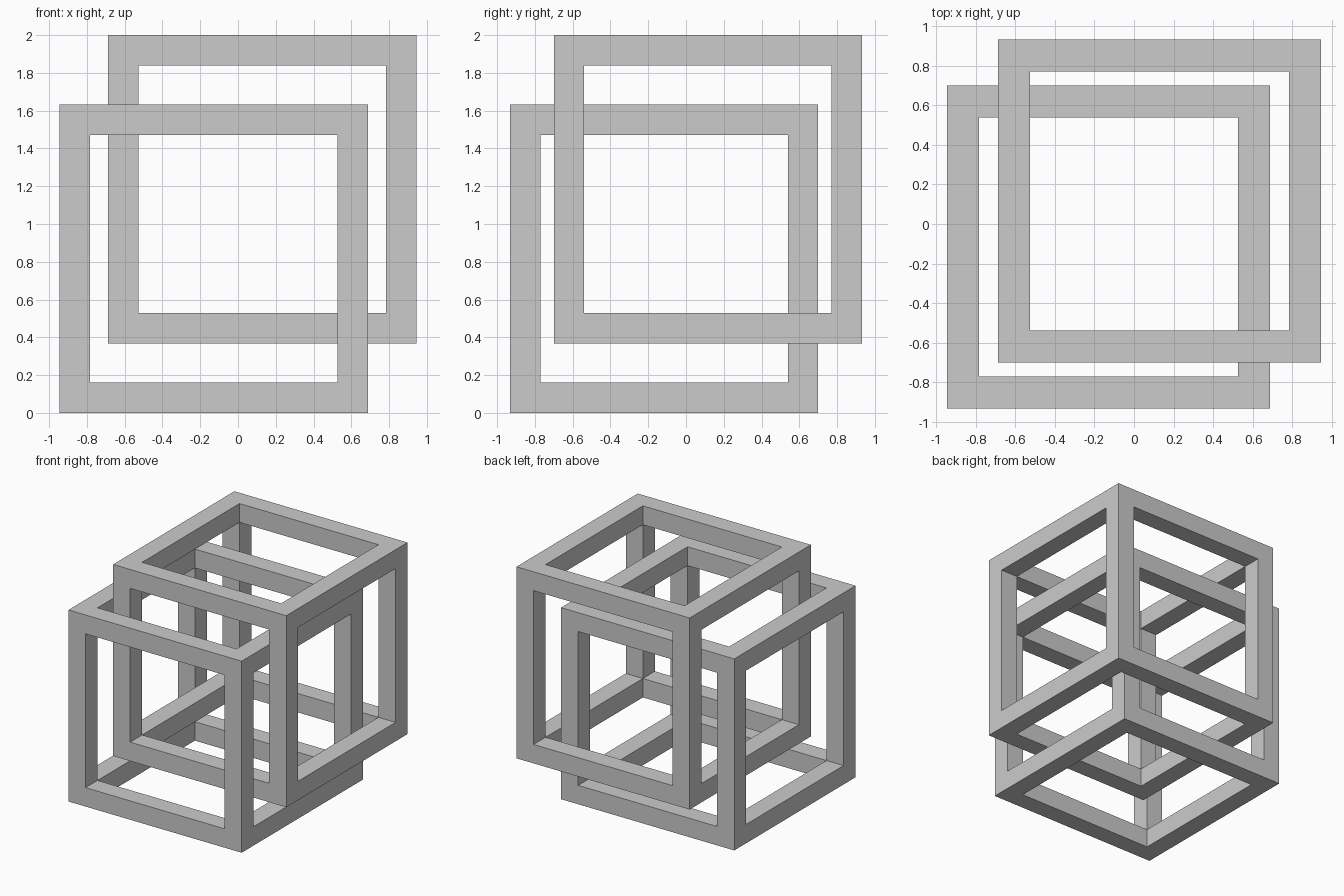
import bpy, bmesh
from itertools import product
from mathutils import Vector

if "Cube" in bpy.data.objects:
    bpy.data.objects.remove(bpy.data.objects["Cube"])

SIZE, BAR = 1.632, 0.161


def cube_frame(name, centre):
    """Open cube made of 12 square bars, as one watertight mesh."""
    h = SIZE / 2
    lines = (-h, -h + BAR, h - BAR, h)

    # A cell of the 3x3x3 grid is solid on the cube's edges and corners
    def solid(cell):
        return all(0 <= c <= 2 for c in cell) and sum(c != 1 for c in cell) >= 2

    bm = bmesh.new()
    for cell in product(range(3), repeat=3):
        if not solid(cell):
            continue
        for axis, side in product(range(3), (0, 1)):
            neighbour = list(cell)
            neighbour[axis] += 1 if side else -1
            if solid(neighbour):
                continue
            # Exposed face, wound to point outwards
            u, v = (axis + 1) % 3, (axis + 2) % 3
            corners = []
            for du, dv in ((0, 0), (1, 0), (1, 1), (0, 1)):
                i = list(cell)
                i[axis] += side
                i[u] += du
                i[v] += dv
                corners.append(bm.verts.new([lines[k] for k in i]))
            bm.faces.new(corners if side else corners[::-1])
    bmesh.ops.remove_doubles(bm, verts=bm.verts, dist=1e-4)

    mesh = bpy.data.meshes.new(name)
    bm.to_mesh(mesh)
    bm.free()
    obj = bpy.data.objects.new(name, mesh)
    obj.location = Vector(centre)
    bpy.context.collection.objects.link(obj)
    return obj


# Two interlocked frames, offset diagonally
cube_frame("lower_frame", (-0.129, -0.116, SIZE / 2))
cube_frame("upper_frame", (0.129, 0.116, 2 - SIZE / 2))
